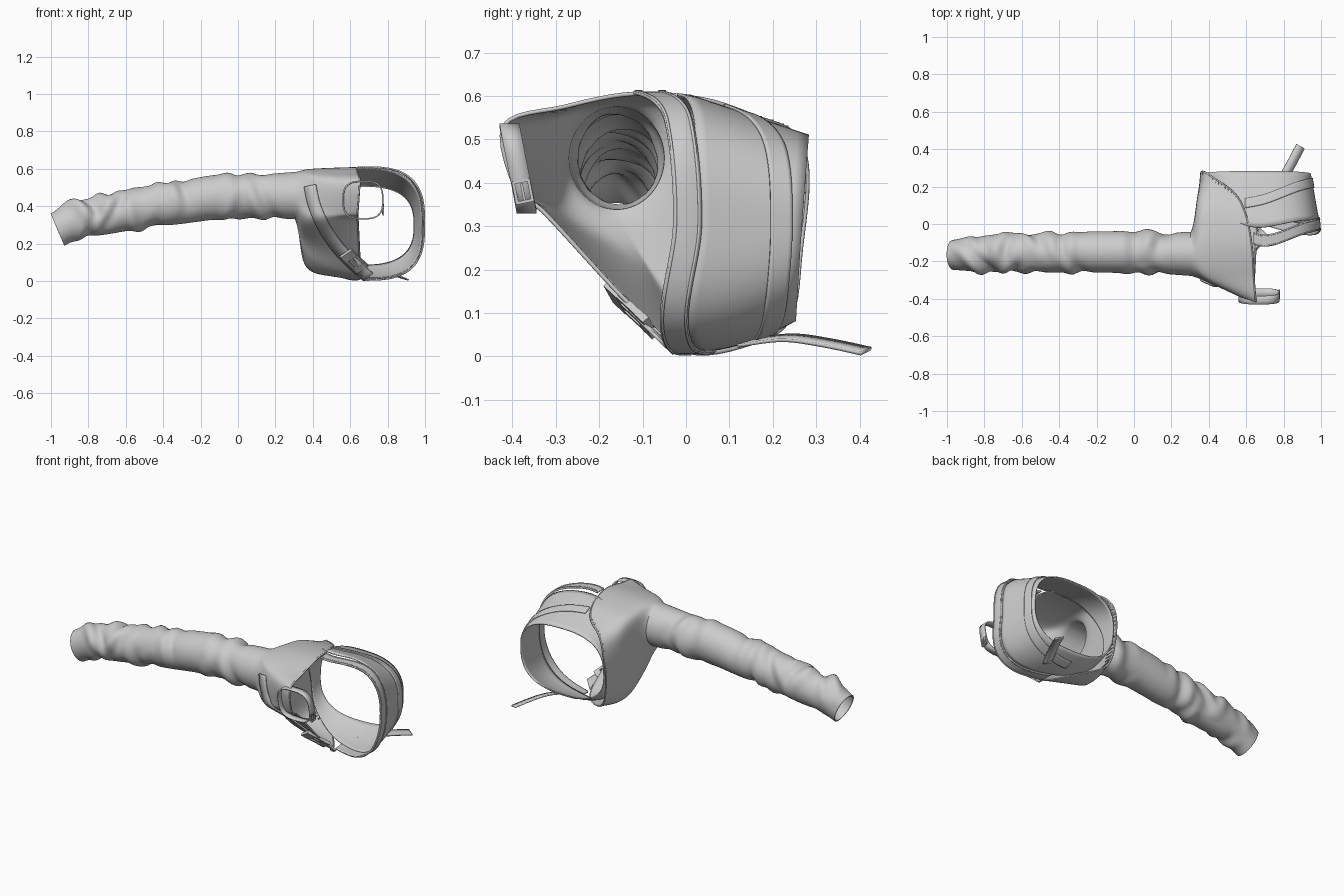
import bpy, bmesh, math, random
from mathutils import Vector, Matrix
from mathutils.bvhtree import BVHTree

if "Cube" in bpy.data.objects:
    bpy.data.objects.remove(bpy.data.objects["Cube"])

random.seed(4)


def lerp_spline(pts, t, closed=False):
    """Catmull-Rom through pts, t counted in control points."""
    n = len(pts)
    i = math.floor(t)
    if not closed:
        i = max(0, min(n - 2, i))
    f = t - i
    g = (lambda k: Vector(pts[k % n])) if closed else (lambda k: Vector(pts[max(0, min(n - 1, k))]))
    a, b, c, d = g(i - 1), g(i), g(i + 1), g(i + 2)
    return 0.5 * (2 * b + (c - a) * f + (2 * a - 5 * b + 4 * c - d) * f * f + (3 * b - a - 3 * c + d) * f ** 3)


def grid_object(name, rows, wrap=False, thick=0.008):
    """Skin a list of equal-length rows of points, then thicken it."""
    bm = bmesh.new()
    vr = [[bm.verts.new(p) for p in r] for r in rows]
    n = len(rows[0])
    for a, b in zip(vr, vr[1:]):
        for j in range(n if wrap else n - 1):
            k = (j + 1) % n
            bm.faces.new((a[j], a[k], b[k], b[j]))
    bmesh.ops.recalc_face_normals(bm, faces=bm.faces)
    return finish(name, bm, thick)


def finish(name, bm, thick=0):
    me = bpy.data.meshes.new(name)
    bm.to_mesh(me)
    bm.free()
    ob = bpy.data.objects.new(name, me)
    bpy.context.collection.objects.link(ob)
    if thick:
        m = ob.modifiers.new("thickness", 'SOLIDIFY')
        m.thickness, m.offset = thick, 0
    bpy.ops.object.select_all(action='DESELECT')
    ob.select_set(True)
    bpy.context.view_layer.objects.active = ob
    bpy.ops.object.shade_smooth_by_angle(angle=math.radians(40))
    return ob


def boxes(name, items):
    """items: (matrix, size) pairs joined into one mesh."""
    bm = bmesh.new()
    for mat, size in items:
        bmesh.ops.create_cube(bm, size=1, matrix=mat @ Matrix.Diagonal((*size, 1)))
    return finish(name, bm)


def frame(loc, along, normal):
    """Matrix with x along a strap and z out of it."""
    z = Vector(normal).normalized()
    x = Vector(along)
    x = (x - z * x.dot(z)).normalized()
    m = Matrix((x, z.cross(x), z)).transposed().to_4x4()
    m.translation = loc
    return m


# Sleeve flaring into the shoulder panel
N = 84
RIM = [(.63, -.12, .605), (.60, .04, .592), (.54, .16, .552), (.42, .25, .512), (.37, .28, .42),
       (.36, .265, .25), (.40, .24, .09), (.53, .15, .03), (.65, 0, .012), (.65, -.13, .12),
       (.64, -.33, .335), (.64, -.385, .37), (.65, -.42, .53), (.64, -.28, .575)]
MID = [(.39, -.13, .595), (.38, 0, .585), (.365, .09, .56), (.35, .15, .50), (.345, .16, .40),
       (.345, .14, .24), (.35, .10, .12), (.375, .03, .075), (.38, -.04, .12), (.38, -.12, .21),
       (.39, -.28, .32), (.43, -.315, .39), (.45, -.33, .515), (.40, -.265, .57)]
ANG = [85, 52, 32, 11, -12, -38, -58, -74, -88, -105, -145, -172, -205, -240]
PATH = [(-.965, -.165, .275, .082), (-.85, -.16, .33, .095), (-.7, -.155, .358, .104), (-.5, -.155, .395, .107),
        (-.3, -.15, .422, .112), (-.1, -.15, .45, .115), (.1, -.155, .453, .113), (.305, -.16, .457, .122)]
ang = [lerp_spline([(a, 0, 0) for a in ANG] + [(ANG[0] - 360, 0, 0)], 14 * j / N).x for j in range(N)]
folds = [(random.uniform(-.9, .2), random.uniform(0, 6.28), random.uniform(-.07, .07),
          random.uniform(.006, .017)) for _ in range(26)]


def sleeve_ring(t):
    c = lerp_spline([Vector(p) for p in PATH], t)
    ring = []
    for a in ang:
        a = math.radians(a)
        r = c[3]
        for fx, fa, sl, amp in folds:
            d = math.cos(a - fa)
            u = (c[0] - fx - sl * math.sin(a - fa)) / .032
            r += amp * max(0, d) * (math.exp(-u * u) - .8 * math.exp(-(u - 1.8) ** 2))
        tilt = -.035 * math.sin(a) * max(0, 1 - t / 2)
        ring.append(Vector((c[0] + tilt, c[1] + r * .93 * math.cos(a), c[2] + r * math.sin(a))))
    return ring


rows = [sleeve_ring(7 * i / 90) for i in range(91)]
rim = [lerp_spline(RIM, 14 * j / N, True) for j in range(N)]
mid = [lerp_spline(MID, 14 * j / N, True) for j in range(N)]
before, start = rows[-8], rows[-1]
for s in range(1, 25):
    rows.append([lerp_spline([before[j], start[j], mid[j], rim[j]], 1 + s / 12) for j in range(N)])
grid_object("sleeve_and_shoulder", rows, True)
flat = [p for r in rows for p in r]
quads = [(i * N + j, i * N + (j + 1) % N, (i + 1) * N + (j + 1) % N, (i + 1) * N + j)
         for i in range(len(rows) - 1) for j in range(N)]
tree = BVHTree.FromPolygons(flat, quads)

# Piping along the shoulder panel edge
cu = bpy.data.curves.new("panel_edging", 'CURVE')
cu.dimensions, cu.bevel_depth, cu.bevel_resolution = '3D', .005, 2
sp = cu.splines.new('POLY')
sp.points.add(N - 1)
sp.use_cyclic_u = True
for p, q in zip(sp.points, rim):
    p.co = (*q, 1)
bpy.context.collection.objects.link(bpy.data.objects.new("panel_edging", cu))


# Chest band: rounded-square rings along y, narrowing to the rear
def chest(a, y, out=0):
    f = max(0, y / .28)
    top, bot = .603 - .095 * f, .012 + .09 * f * f
    left, right = .365 + .012 * f, .99 - .05 * f
    c, s = math.cos(a), math.sin(a)
    e = 2.9 - .25 * f
    k = (abs(c) ** e + abs(s) ** e) ** (-1 / e)
    return Vector(((left + right) / 2 + ((right - left) / 2 + out) * c * k, y,
                   (top + bot) / 2 + ((top - bot) / 2 + out) * s * k))


def around(vals, a):
    return lerp_spline([(v, 0, 0) for v in vals], (a / (math.pi / 4)) % 8, True).x


FRONT = [-.03, -.05, -.12, .02, .12, .10, .0, -.06]
SECOND = [.195, .18, .10, .08, .15, .15, .15, .18]


def band(name, y0, y1, a0, a1, out, steps=6, n=96):
    angs = [math.radians(a0 + (a1 - a0) * i / n) for i in range(n + 1)]
    wrap = a1 - a0 == 360
    if wrap:
        angs.pop()
    rows = [[chest(a, y0(a) + (y1(a) - y0(a)) * s / steps, out) for a in angs] for s in range(steps + 1)]
    return grid_object(name, rows, wrap, .007)


def gap(a):
    return .06 + .045 * math.exp(-((a - math.radians(80)) / .5) ** 2)


def back(a):
    return .25 + .075 * (chest(a, .28).z - .08)


band("chest_band", lambda a: around(FRONT, a) + gap(a % (2 * math.pi)), back, 0, 360, 0, 10, 128)
band("front_strap", lambda a: around(FRONT, a), lambda a: around(FRONT, a) + .066, -92, 97, .004)
band("rear_strap", lambda a: around(SECOND, a), lambda a: around(SECOND, a) + .05, -98, 104, .006)
for k in (.006, .06):
    band("strap_seam", lambda a: around(FRONT, a) + k - .003, lambda a: around(FRONT, a) + k + .003,
         -92, 97, .007, 1)

# Stitches joining panel and band
stitches = []
for i in range(34):
    p = lerp_spline(RIM, 1.9 + 4.4 * i / 33, True)
    p = p + Vector((0, -.03, .004))
    d = Vector((random.uniform(-.15, .15), 1, random.uniform(-.1, .1)))
    stitches.append((frame(p, d, (-.6, 0, .8)), (.055, .004, .008)))
boxes("stitches", stitches)

# Diagonal strap laid over the front of the shoulder panel
LINE = [(.385, 0, .51), (.41, 0, .40), (.47, 0, .27), (.55, 0, .16), (.63, 0, .08), (.70, 0, .018)]


def on_panel(x, z):
    hit = tree.ray_cast(Vector((x, -1, z)), Vector((0, 1, 0)))[0]
    y = -(z - .01) * 1.03 - .02
    return Vector((x, (hit.y if hit and hit.y < .1 else y) - .012, z))


left, right = [], []
for i in range(41):
    t = 5 * i / 40
    p = lerp_spline(LINE, t)
    d = (lerp_spline(LINE, min(5, t + .05)) - lerp_spline(LINE, max(0, t - .05))).normalized()
    side = Vector((d.z, 0, -d.x)) * .032
    left.append(on_panel(p.x + side.x, max(.006, p.z + side.z)))
    right.append(on_panel(p.x - side.x, max(.006, p.z - side.z)))
grid_object("diagonal_strap", [left, [(a + b) / 2 for a, b in zip(left, right)], right])

# Clip buckle on the diagonal strap
m = frame(Vector((.62, -.125, .11)), (.6, .55, -.6), (.15, -.75, -.65))
clip = [(m @ Matrix.Translation((-.05, 0, .004)), (.05, .075, .018)),
        (m @ Matrix.Translation((.06, 0, .004)), (.035, .075, .018))]
for v in (-.031, 0, .031):
    clip.append((m @ Matrix.Translation((.005, v, .004)), (.08, .013, .016)))
boxes("clip_buckle", clip)

# Neck strap loop
loop = []
for e in (-.023, 0, .023):
    r = []
    for i in range(64):
        a = 2 * math.pi * i / 64
        c, s = math.cos(a), math.sin(a)
        k = (abs(c) ** 3 + abs(s) ** 3) ** (-1 / 3)
        z = .433 + .1 * s * k
        r.append(Vector((.668 + .106 * c * k, -.387 - .2 * (z - .433) + e, z)))
    loop.append(r)
grid_object("neck_strap", loop, True)

# Neck strap buckle
m = frame(Vector((.776, -.376, .38)), (0, -.2, 1), (1, 0, 0))
parts = [(m @ Matrix.Translation((s * .024, 0, 0)), (.007, .04, .009)) for s in (-1, 1)]
parts += [(m @ Matrix.Translation((0, s * .018, 0)), (.05, .007, .009)) for s in (-1, 1)]
parts.append((m, (.04, .006, .01)))
boxes("neck_buckle", parts)

# Loose strap end
TAIL = [(.74, .13, .03), (.79, .23, .043), (.84, .32, .032), (.89, .415, .012)]
w = Vector((.022, -.012, -.006))
pts = [lerp_spline(TAIL, 3 * i / 16) for i in range(17)]
grid_object("loose_strap_end", [[p + w for p in pts], [p - w for p in pts]])
